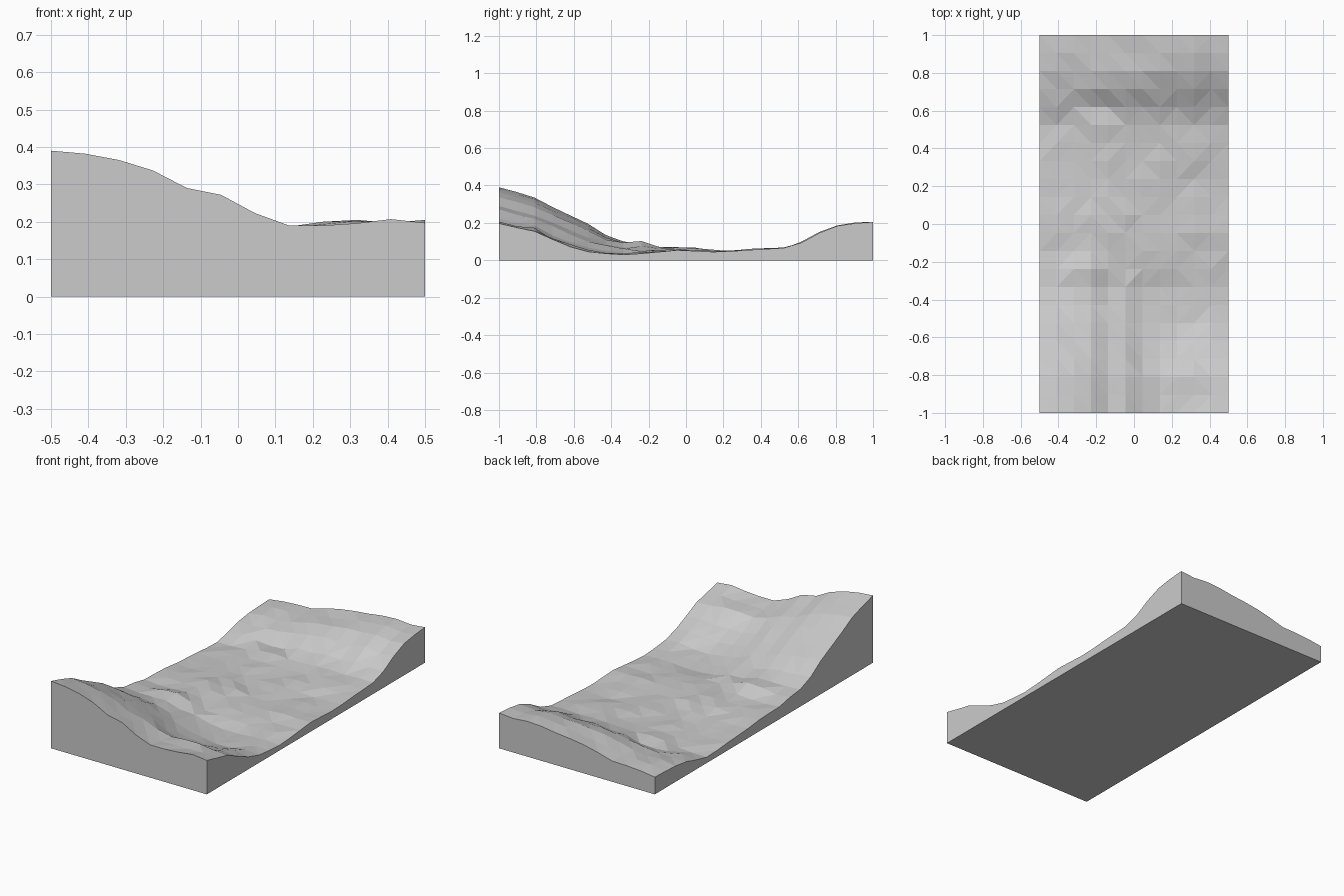
import bpy, bmesh, random

if "Cube" in bpy.data.objects:
    bpy.data.objects.remove(bpy.data.objects["Cube"])

random.seed(4)
NX, NY = 12, 22

# Long edge profiles (front to back) and short edge profiles (left to right)
left = [.39, .365, .335, .285, .24, .195, .135, .10, .09, .072, .07,
        .066, .056, .05, .045, .037, .034, .055, .08, .092, .097, .10]
right = [.197, .175, .155, .112, .072, .046, .036, .03, .036, .045, .054,
         .05, .045, .048, .055, .06, .066, .095, .147, .184, .198, .205]
front = [.39, .382, .365, .337, .29, .272, .223, .19, .19, .196, .207, .197]
back = [.10, .112, .118, .12, .145, .165, .178, .187, .20, .205, .197, .205]

# Local lumps and dips, keyed by grid position
bumps = {(3, 8): .03, (2, 8): .018, (3, 7): .014, (4, 8): .012, (5, 11): .012,
         (3, 17): -.02, (4, 17): -.025, (3, 16): .014, (4, 16): .014,
         (7, 2): .01, (8, 2): .02, (9, 2): .016, (8, 1): .006}


def height(i, j):
    wf = (front[i] - front[-1]) / (front[0] - front[-1])
    wb = (back[i] - back[-1]) / (back[0] - back[-1])
    t = j / (NY - 1)
    w = wf * (1 - t) + wb * t
    h = w * left[j] + (1 - w) * right[j] + bumps.get((i, j), 0)
    if 0 < i < NX - 1 and 0 < j < NY - 1:
        h += random.uniform(-.006, .006)
    return h


# Faceted ground surface
bm = bmesh.new()
grid = [[bm.verts.new((i / (NX - 1) - .5, 2 * j / (NY - 1) - 1, height(i, j)))
         for i in range(NX)] for j in range(NY)]
for j in range(NY - 1):
    for i in range(NX - 1):
        bm.faces.new((grid[j][i], grid[j][i + 1], grid[j + 1][i + 1], grid[j + 1][i]))
rim = [e for e in bm.edges if e.is_boundary]
top = bm.faces[:]

# Vertical side walls and flat underside
ret = bmesh.ops.extrude_edge_only(bm, edges=rim)["geom"]
for v in (g for g in ret if isinstance(g, bmesh.types.BMVert)):
    v.co.z = 0
bottom = [e for e in bm.edges if e.is_boundary]
bmesh.ops.contextual_create(bm, geom=bottom)
bmesh.ops.triangulate(bm, faces=top)
bmesh.ops.recalc_face_normals(bm, faces=bm.faces[:])

mesh = bpy.data.meshes.new("terrain_block")
bm.to_mesh(mesh)
bm.free()
bpy.context.collection.objects.link(bpy.data.objects.new("terrain_block", mesh))
